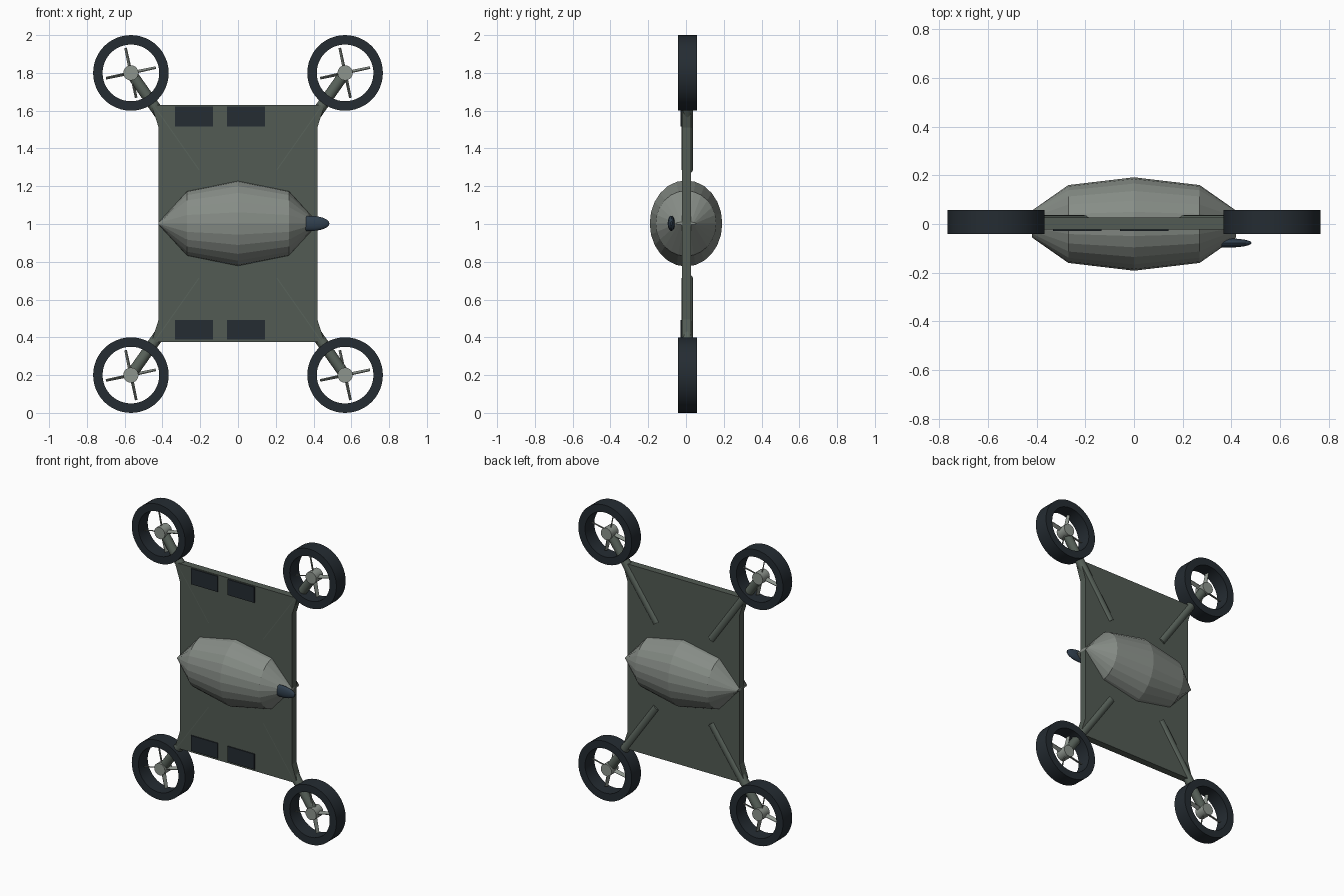
import bpy, bmesh
from math import sin, cos, pi, radians
from mathutils import Vector, Matrix

if "Cube" in bpy.data.objects:
    bpy.data.objects.remove(bpy.data.objects["Cube"])


def mat(name, col):
    m = bpy.data.materials.new(name)
    m.diffuse_color = (*col, 1)
    m.use_nodes = True
    m.node_tree.nodes["Principled BSDF"].inputs["Base Color"].default_value = m.diffuse_color
    return m


GREEN = mat("dark_green", (0.085, 0.105, 0.088))
ARM = mat("arm_green", (0.10, 0.125, 0.105))
GREY = mat("body_grey", (0.24, 0.265, 0.24))
HUB = mat("hub_grey", (0.27, 0.30, 0.27))
DARK = mat("duct_dark", (0.018, 0.025, 0.032))
BLUE = mat("lens_blue", (0.03, 0.05, 0.075))


def finish(name, bm, m, smooth=False):
    bmesh.ops.recalc_face_normals(bm, faces=bm.faces)
    me = bpy.data.meshes.new(name)
    bm.to_mesh(me)
    bm.free()
    me.materials.append(m)
    ob = bpy.data.objects.new(name, me)
    bpy.context.collection.objects.link(ob)
    if smooth:
        bpy.context.view_layer.objects.active = ob
        ob.select_set(True)
        bpy.ops.object.shade_smooth_by_angle(angle=radians(30))
        ob.select_set(False)
    return ob


def slab(name, outline, y0, y1, m):
    """Extrude an x/z outline along y."""
    bm = bmesh.new()
    f = bm.faces.new([bm.verts.new((x, y0, z)) for x, z in outline])
    ext = bmesh.ops.extrude_face_region(bm, geom=[f])["geom"]
    bmesh.ops.translate(bm, vec=(0, y1 - y0, 0),
                        verts=[v for v in ext if isinstance(v, bmesh.types.BMVert)])
    return finish(name, bm, m)


def rod(name, a, b, r, m, sides=16):
    a, b = Vector(a), Vector(b)
    bm = bmesh.new()
    rot = (b - a).to_track_quat('Z', 'Y').to_matrix().to_4x4()
    bmesh.ops.create_cone(bm, cap_ends=True, segments=sides, radius1=r, radius2=r,
                          depth=(b - a).length,
                          matrix=Matrix.Translation((a + b) / 2) @ rot)
    return finish(name, bm, m, True)


# wing plate with small gussets at the corners
quarter = [(0.42, 1.51), (0.452, 1.61), (0.435, 1.63)]
top = quarter + [(-x, z) for x, z in reversed(quarter)]
plate = top + [(x, 2.005 - z) for x, z in reversed(top)]
slab("wing_plate", plate, -0.022, 0.026, GREEN)

# faceted body: elliptical sections along x, ending in flat wedges
bm = bmesh.new()
N = 24
rings = []
for x, ry, rz in [(-0.42, 0.055, 0.008), (-0.27, 0.16, 0.173), (0, 0.192, 0.228),
                  (0.27, 0.16, 0.173), (0.42, 0.055, 0.008)]:
    rings.append([bm.verts.new((x, ry * cos(2 * pi * i / N), 1.003 + rz * sin(2 * pi * i / N)))
                  for i in range(N)])
for p, q in zip(rings, rings[1:]):
    for i in range(N):
        j = (i + 1) % N
        bm.faces.new((p[i], p[j], q[j], q[i]))
bm.faces.new(rings[0])
bm.faces.new(rings[-1])
finish("body", bm, GREY)

# sensor nose
bm = bmesh.new()
bmesh.ops.create_uvsphere(bm, u_segments=20, v_segments=12, radius=1,
                          matrix=Matrix.Translation((0.385, -0.078, 1.003))
                          @ Matrix.Diagonal((0.099, 0.019, 0.04, 1))
                          @ Matrix.Rotation(pi / 2, 4, 'Y'))
finish("sensor_nose", bm, BLUE, True)

# control panels on the front of the plate
for x0 in (-0.333, -0.058):
    for z0, z1 in ((1.517, 1.623), (0.388, 0.492)):
        slab("control_panel", [(x0, z0), (x0 + 0.2, z0), (x0 + 0.2, z1), (x0, z1)],
             -0.029, -0.015, DARK)


def duct(name, c):
    """Rectangular section spun round the y axis."""
    bm = bmesh.new()
    n = 48
    sec = [(0.2, -0.042), (0.2, 0.057), (0.15, 0.057), (0.15, -0.042)]
    loops = [[bm.verts.new((c[0] + r * cos(2 * pi * i / n), y, c[1] + r * sin(2 * pi * i / n)))
              for r, y in sec] for i in range(n)]
    for i in range(n):
        p, q = loops[i], loops[(i + 1) % n]
        for k in range(4):
            bm.faces.new((p[k], p[(k + 1) % 4], q[(k + 1) % 4], q[k]))
    finish(name, bm, DARK, True)


def blades(name, c):
    bm = bmesh.new()
    for k in range(4):
        g = bmesh.ops.create_cube(bm, size=1)["verts"]
        for v in g:  # slightly narrower at the tip
            w = 0.022 if v.co.x > 0 else 0.028
            v.co = Vector((v.co.x * 0.11 + 0.08, v.co.y * w, v.co.z * 0.005))
        m = (Matrix.Translation((c[0], 0.003, c[1]))
             @ Matrix.Rotation(-radians(12 + 90 * k), 4, 'Y')
             @ Matrix.Rotation(radians(25), 4, 'X'))
        bmesh.ops.transform(bm, matrix=m, verts=g)
    finish(name, bm, HUB)


# four ducted rotors on diagonal arms
for sx in (-1, 1):
    for sz in (-1, 1):
        c = (0.567 * sx, 1 + 0.8 * sz)
        duct("rotor_duct", c)
        blades("rotor_blades", c)
        rod("rotor_hub", (c[0], -0.03, c[1]), (c[0], 0.045, c[1]), 0.04, HUB, 20)
        rod("rotor_arm", (0.205 * sx, 0.007, 1 + 0.285 * sz), (c[0], 0.007, c[1]), 0.0295, ARM)
